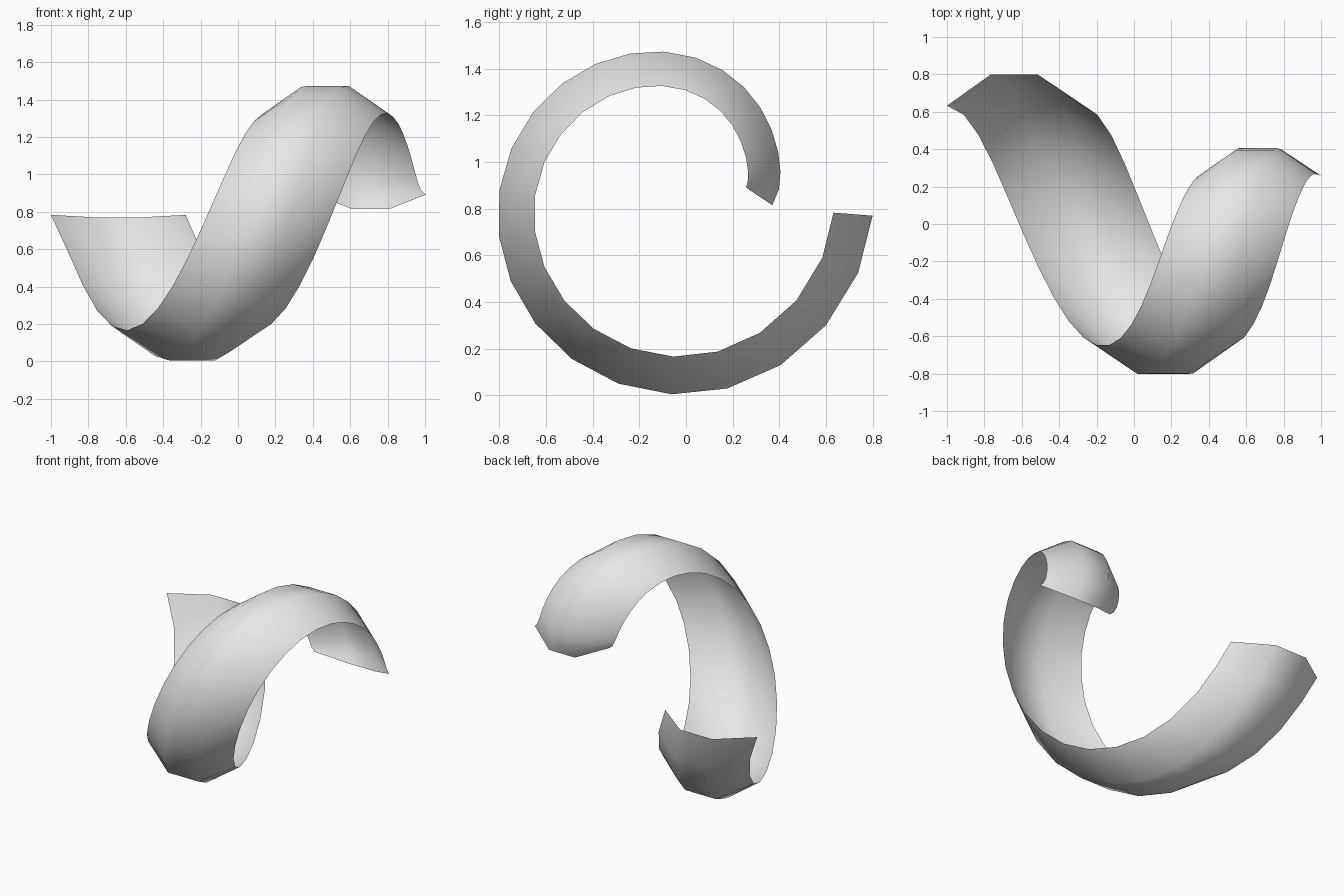
import bpy
from mathutils import Vector

if "Cube" in bpy.data.objects:
    bpy.data.objects.remove(bpy.data.objects["Cube"], do_unlink=True)

STEPS = 26
# Key points of the ribbon's outer centre line: step -> (x, y, z)
KEYS = {
    0: (-.64, .80, .77), 2: (-.475, .60, .30), 6: (-.165, -.29, .05),
    11: (.20, -.80, .88), 15: (.405, -.39, 1.42), 20: (.575, .25, 1.32),
    24: (.665, .405, .96), 26: (.71, .37, .815),
}
# Half-octagon profile: (sideways, inward)
PROFILE = [(-.36, .168), (-.125, 0), (.125, 0), (.36, .168)]


def path(t):
    """Smooth polynomial through the key points."""
    point = Vector((0, 0, 0))
    for i, key in KEYS.items():
        weight = 1
        for j in KEYS:
            if j != i:
                weight *= (t - j) / (i - j)
        point += weight * Vector(key)
    return point


# Sweep the shrinking profile along the spiral
verts, faces = [], []
n = len(PROFILE)
for step in range(STEPS + 1):
    tangent = path(step + .05) - path(step - .05)
    inward = Vector((0, tangent.z, -tangent.y)).normalized()
    scale = 1 - .19 * step / STEPS
    for side, depth in PROFILE:
        verts.append(path(step) + scale * (Vector((side, 0, 0)) + inward * depth))
for s in range(STEPS):
    for k in range(n - 1):
        a = s * n + k
        faces.append((a, a + n, a + n + 1, a + 1))

mesh = bpy.data.meshes.new("spiral_ribbon")
mesh.from_pydata(verts, [], faces)
# Point the faces away from the spiral's middle
if mesh.polygons[1].normal.y < 0:
    mesh.flip_normals()
mesh.shade_smooth()
ribbon = bpy.data.objects.new("spiral_ribbon", mesh)
bpy.context.collection.objects.link(ribbon)

# Plain light grey
grey = bpy.data.materials.new("light_grey")
grey.use_nodes = True
grey.diffuse_color = (.8, .8, .8, 1)
grey.node_tree.nodes["Principled BSDF"].inputs["Base Color"].default_value = (.8, .8, .8, 1)
mesh.materials.append(grey)
